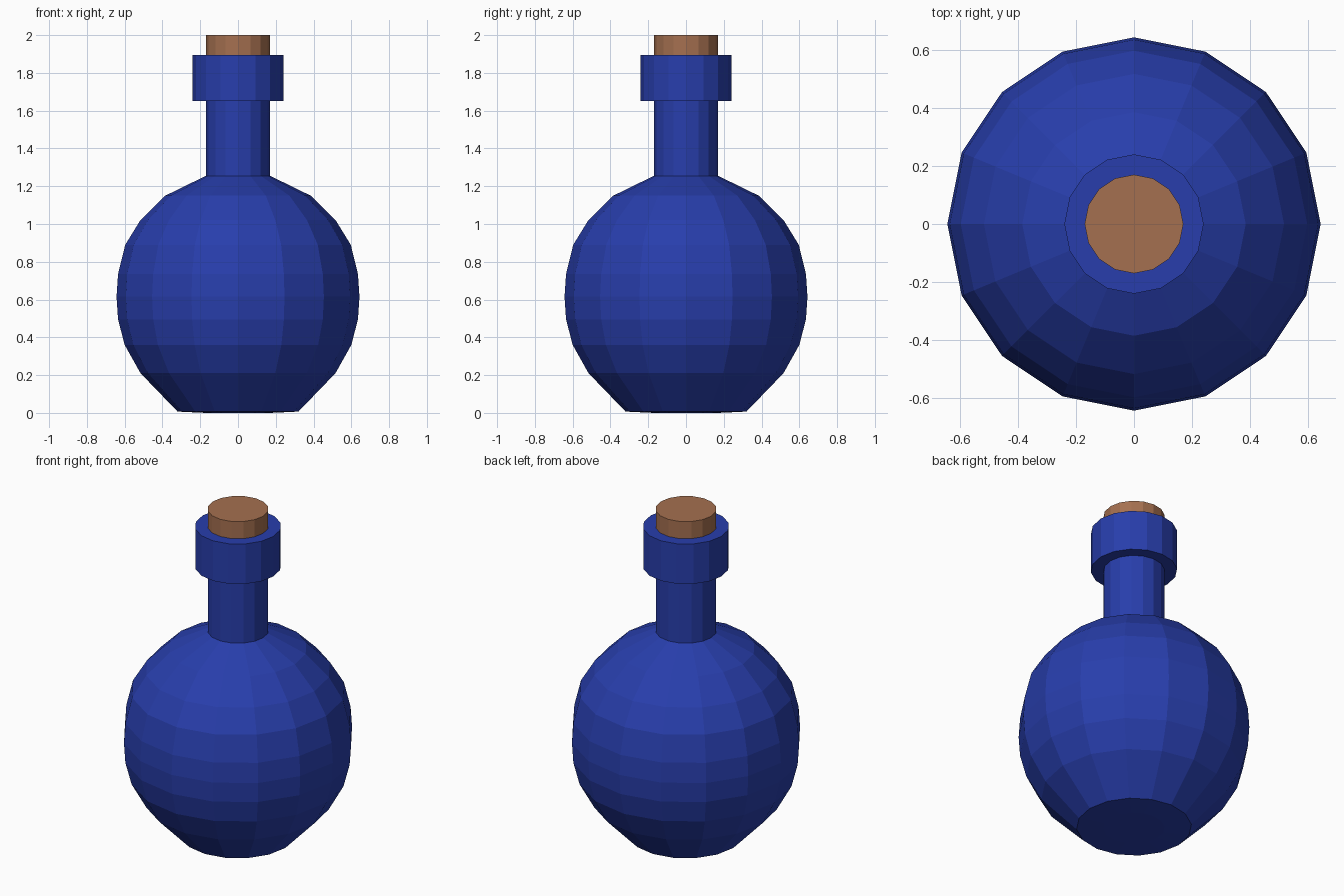
import bpy, bmesh, math

if "Cube" in bpy.data.objects:
    bpy.data.objects.remove(bpy.data.objects["Cube"])

SIDES = 16


def material(name, rgb):
    m = bpy.data.materials.new(name)
    m.diffuse_color = (*rgb, 1.0)
    m.use_nodes = True
    m.node_tree.nodes["Principled BSDF"].inputs["Base Color"].default_value = m.diffuse_color
    return m


def lathe(name, profile, mat):
    """Spin a closed-ended (radius, height) profile into a faceted solid."""
    bm = bmesh.new()
    rings = []
    for r, z in profile:
        rings.append([bm.verts.new((r * math.cos(2 * math.pi * i / SIDES),
                                    r * math.sin(2 * math.pi * i / SIDES), z))
                      for i in range(SIDES)])
    for low, high in zip(rings, rings[1:]):
        for i in range(SIDES):
            j = (i + 1) % SIDES
            bm.faces.new((low[i], low[j], high[j], high[i]))
    bm.faces.new(rings[0][::-1])
    bm.faces.new(rings[-1])
    mesh = bpy.data.meshes.new(name)
    bm.to_mesh(mesh)
    bm.free()
    mesh.materials.append(mat)
    obj = bpy.data.objects.new(name, mesh)
    bpy.context.collection.objects.link(obj)
    return obj


blue_glass = material("blue glass", (0.021, 0.048, 0.413))
cork_brown = material("cork brown", (0.376, 0.162, 0.080))

# Round flask with base, neck and thick lip in one profile
lathe("bottle", [
    (0.17, 0.0), (0.32, 0.007), (0.516, 0.21), (0.60, 0.36), (0.635, 0.495),
    (0.643, 0.615), (0.635, 0.735), (0.597, 0.89), (0.517, 1.02),
    (0.385, 1.15), (0.17, 1.255), (0.17, 1.65), (0.24, 1.65), (0.24, 1.895),
], blue_glass)

# Stopper pushed into the lip
lathe("cork", [(0.17, 1.85), (0.17, 2.0)], cork_brown)
